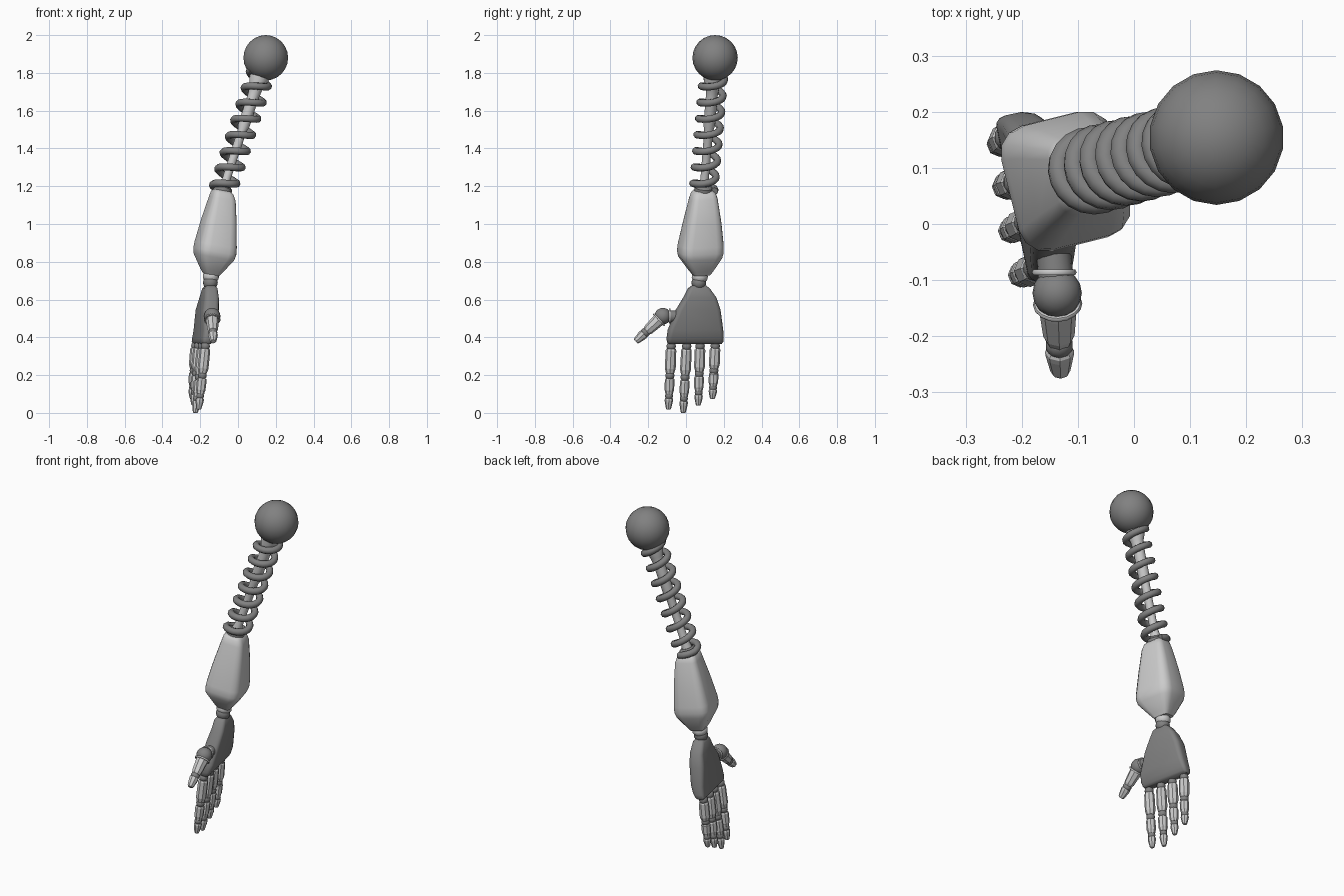
import bpy, bmesh
from math import sin, cos, pi, radians
from mathutils import Vector as V

if "Cube" in bpy.data.objects:
    bpy.data.objects.remove(bpy.data.objects["Cube"])

# two tones of grey
DARK = bpy.data.materials.new("dark_grey")
DARK.diffuse_color = (0.22, 0.22, 0.22, 1)
DARK.use_nodes = True
DARK.node_tree.nodes["Principled BSDF"].inputs["Base Color"].default_value = DARK.diffuse_color
LIGHT = None


def finish(ob, angle, mat=LIGHT):
    bpy.ops.object.select_all(action='DESELECT')
    bpy.context.view_layer.objects.active = ob
    ob.select_set(True)
    if mat:
        ob.data.materials.clear()
        ob.data.materials.append(mat)
    if angle:
        bpy.ops.object.shade_smooth_by_angle(angle=radians(angle))
    return ob


def loft(name, rings, angle=35, mat=LIGHT):
    """Skin a stack of point rings and cap both ends."""
    bm = bmesh.new()
    vs = [[bm.verts.new(p) for p in ring] for ring in rings]
    n = len(vs[0])
    for a, b in zip(vs, vs[1:]):
        for i in range(n):
            bm.faces.new((a[i], a[(i + 1) % n], b[(i + 1) % n], b[i]))
    bm.faces.new(vs[0])
    bm.faces.new(vs[-1])
    bmesh.ops.recalc_face_normals(bm, faces=bm.faces)
    me = bpy.data.meshes.new(name)
    bm.to_mesh(me)
    bm.free()
    ob = bpy.data.objects.new(name, me)
    bpy.context.collection.objects.link(ob)
    return finish(ob, angle, mat)


def lathe(name, p0, p1, profile, sides=16, angle=35, mat=LIGHT):
    """Turned part: profile is (fraction along axis, radius)."""
    p0, p1 = V(p0), V(p1)
    d = (p1 - p0).normalized()
    ref = V((0, 1, 0)) if abs(d.z) > 0.8 else V((0, 0, 1))
    u = ref.cross(d).normalized()
    v = d.cross(u)
    rings = []
    for t, r in profile:
        c = p0.lerp(p1, t)
        rings.append([c + r * (u * cos(2 * pi * i / sides) + v * sin(2 * pi * i / sides))
                      for i in range(sides)])
    return loft(name, rings, angle, mat)


def ball(name, c, r, seg=16, rings=10):
    bpy.ops.mesh.primitive_uv_sphere_add(segments=seg, ring_count=rings, radius=r, location=c)
    ob = bpy.context.object
    ob.name = name
    return finish(ob, 60, DARK)


def ring(name, c, d, R, r):
    bpy.ops.mesh.primitive_torus_add(location=c, major_radius=R, minor_radius=r,
                                     major_segments=16, minor_segments=6)
    ob = bpy.context.object
    ob.name = name
    ob.rotation_mode = 'QUATERNION'
    ob.rotation_quaternion = V(d).to_track_quat('Z', 'Y')
    return finish(ob, 60)


def section(cx, cy, z, hu, hv, rot, tilt=0, round_=0.3):
    """Rounded rectangle, turned about z."""
    r = round_ * min(hu, hv)
    pts = []
    for k, (sx, sy) in enumerate([(1, 1), (-1, 1), (-1, -1), (1, -1)]):
        for j in range(4):
            a = k * pi / 2 + j * pi / 6
            x, y = sx * (hu - r) + r * cos(a), sy * (hv - r) + r * sin(a)
            dx, dy = x * cos(rot) - y * sin(rot), x * sin(rot) + y * cos(rot)
            pts.append((cx + dx, cy + dy, z + tilt * dx))
    return pts


# shoulder and upper arm
shoulder, elbow = V((0.147, 0.154, 1.88)), V((-0.085, 0.092, 1.165))
ball("shoulder_ball", shoulder, 0.12, 18, 12)
lathe("elbow_collar", elbow, elbow.lerp(shoulder, .055), [(0, .05), (.7, .048), (1, .032)], mat=DARK)
lathe("upper_arm_rod", elbow, shoulder,
      [(0, .03), (.06, .028), (.1, .022), (.46, .024), (.5, .031),
       (.72, .031), (.78, .036), (.84, .052), (1, .052)])

# spring around the upper arm
d = (shoulder - elbow).normalized()
left = (V((-1, 0, 0)) + d * d.x).normalized()
front = d.cross(left)
per_turn, start, end = 20, -0.3, 7.1
count = int((end - start) * per_turn)
cu = bpy.data.curves.new("arm_spring", 'CURVE')
cu.dimensions = '3D'
cu.bevel_depth = 0.0195
cu.bevel_resolution = 2
cu.use_fill_caps = True
sp = cu.splines.new('POLY')
sp.points.add(count)
for i in range(count + 1):
    k = start + i / per_turn
    p = elbow + d * (0.025 + 0.0905 * max(k, -.05)) \
        + 0.06 * (left * cos(2 * pi * k) + front * sin(2 * pi * k))
    sp.points[i].co = (*p, 1)
spring = bpy.data.objects.new("arm_spring", cu)
bpy.context.collection.objects.link(spring)
finish(spring, 0)
bpy.ops.object.convert(target='MESH')
finish(bpy.context.object, 60, DARK)

# forearm shell
rot = radians(14)
loft("forearm", [section(x, y, z, a, b, rot, -0.18, 0.5) for x, y, z, a, b in [
    (-.083, .092, 1.178, .040, .048), (-.083, .092, 1.165, .053, .061),
    (-.083, .092, 1.135, .063, .070), (-.101, .086, 1.01, .084, .094),
    (-.118, .078, .89, .099, .113), (-.123, .076, .855, .101, .115),
    (-.128, .075, .825, .095, .108), (-.140, .079, .755, .053, .062),
    (-.142, .080, .732, .038, .045)]], 45)

# wrist
lathe("wrist_collar", (-.142, .076, .74), (-.145, .070, .70),
      [(0, .036), (.3, .042), (.7, .042), (1, .034)])
ball("wrist_ball", (-.146, .068, .69), 0.039)

# palm
rot = radians(12)
loft("palm", [section(x, y, z, a, b, rot, 0, 0.6) for x, y, z, a, b in [
    (-.148, .068, .674, .022, .037), (-.149, .068, .660, .033, .056),
    (-.153, .073, .610, .039, .087), (-.163, .064, .545, .043, .118),
    (-.172, .050, .440, .038, .147), (-.183, .048, .395, .033, .152),
    (-.190, .048, .375, .028, .150), (-.191, .048, .366, .020, .143)]], 45, DARK)


# fingers: dark joints and light faceted segments from base to tip
def finger(name, base, tip):
    base, tip = V(base), V(tip)
    at = lambda t: tuple(base.lerp(tip, t))
    ball(name + "_knuckle", at(.02), 0.025, 10, 8)
    lathe(name + "_lower", at(.06), at(.44),
          [(0, .024), (.06, .028), (.8, .029), (.88, .026), (1, .022)], 8, 0)
    ball(name + "_mid_joint", at(.475), 0.024, 10, 8)
    lathe(name + "_middle", at(.52), at(.76),
          [(0, .022), (.08, .026), (.75, .025), (.85, .022), (1, .02)], 8, 0)
    ball(name + "_end_joint", at(.79), 0.021, 10, 8)
    lathe(name + "_tip", at(.825), at(1),
          [(0, .020), (.15, .0225), (.35, .021), (.9, .014), (1, .011)], 8, 0)


for n, b, t in [("index_finger", (-.172, -.078, .36), (-.208, -.093, .018)),
                ("middle_finger", (-.188, .004, .36), (-.226, -.015, 0)),
                ("ring_finger", (-.208, .075, .36), (-.235, .065, .040)),
                ("little_finger", (-.224, .155, .36), (-.243, .140, .074))]:
    finger(n, b, t)

# thumb
root, tip = V((-.137, -.123, .512)), V((-.131, -.266, .378))
td = tip - root
lathe("thumb_mount", (-.145, -.03, .51), (-.138, -.11, .512), [(0, .030), (1, .032)], mat=DARK)
ring("thumb_inner_ring", (-.142, -.086, .513), (0, -1, 0), .034, .006)
ball("thumb_ball", root, 0.044)
ring("thumb_outer_ring", root + td * .14, td, .039, .005)
lathe("thumb_lower", root + td * .15, root + td * .60,
      [(0, .034), (.2, .033), (.85, .028), (1, .023)], 8, 0)
ball("thumb_joint", root + td * .65, 0.025, 10, 8)
lathe("thumb_tip", root + td * .69, tip,
      [(0, .022), (.12, .026), (.3, .025), (.9, .018), (1, .014)], 8, 0)
